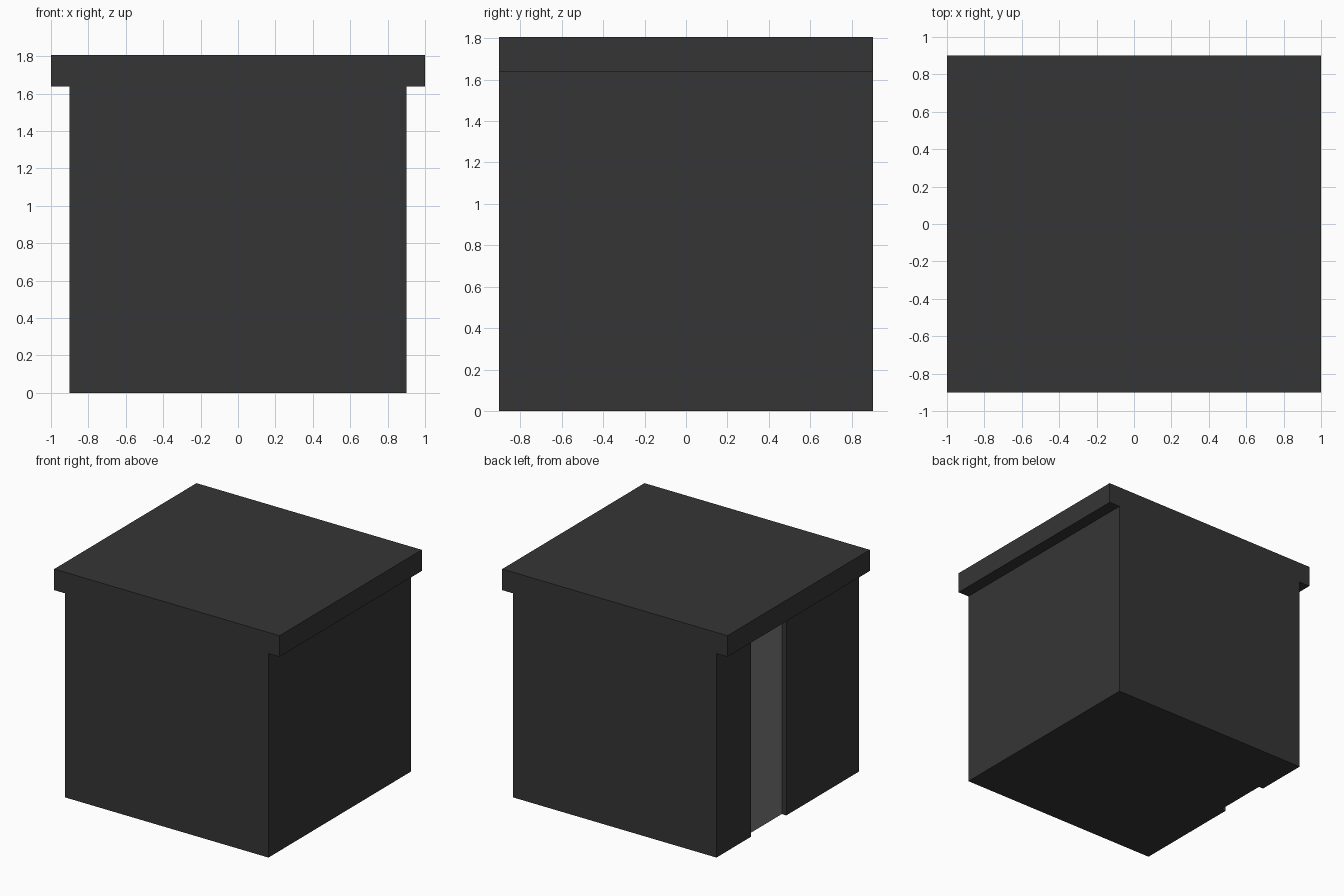
import bpy, bmesh

if "Cube" in bpy.data.objects:
    bpy.data.objects.remove(bpy.data.objects["Cube"])

def material(name, value):
    m = bpy.data.materials.new(name)
    m.diffuse_color = (value, value, value, 1)
    m.use_nodes = True
    m.node_tree.nodes["Principled BSDF"].inputs["Base Color"].default_value = m.diffuse_color
    return m

charcoal = material("charcoal", 0.036)
grey = material("mid grey", 0.2)

def extrude_plan(name, plan, z0, z1, mats):
    """Extrude a counter-clockwise plan outline from z0 to z1."""
    bm = bmesh.new()
    base = bm.faces.new([bm.verts.new((x, y, z0)) for x, y in plan])
    top = bmesh.ops.extrude_face_region(bm, geom=[base], use_keep_orig=True)["geom"]
    for v in top:
        if isinstance(v, bmesh.types.BMVert):
            v.co.z = z1
    bmesh.ops.recalc_face_normals(bm, faces=bm.faces)
    mesh = bpy.data.meshes.new(name)
    bm.to_mesh(mesh)
    bm.free()
    for m in mats:
        mesh.materials.append(m)
    ob = bpy.data.objects.new(name, mesh)
    bpy.context.collection.objects.link(ob)
    return ob

W, SLAB, TOP = 0.902, 1.637, 1.806
Y0, Y1, DEPTH = 0.017, 0.465, 0.04   # recess on the left side

# cabinet body with a full-height shallow recess in the left side
body = extrude_plan("body", [(-W, -W), (W, -W), (W, W), (-W, W), (-W, Y1),
                             (-W + DEPTH, Y1), (-W + DEPTH, Y0), (-W, Y0)],
                    0, SLAB, [charcoal, grey])
# the back of the recess is the lighter panel
for p in body.data.polygons:
    if p.normal.x < -0.9 and p.center.x > -W + DEPTH / 2:
        p.material_index = 1

# top slab overhanging left and right
extrude_plan("top_slab", [(-1, -W), (1, -W), (1, W), (-1, W)], SLAB, TOP, [charcoal])
